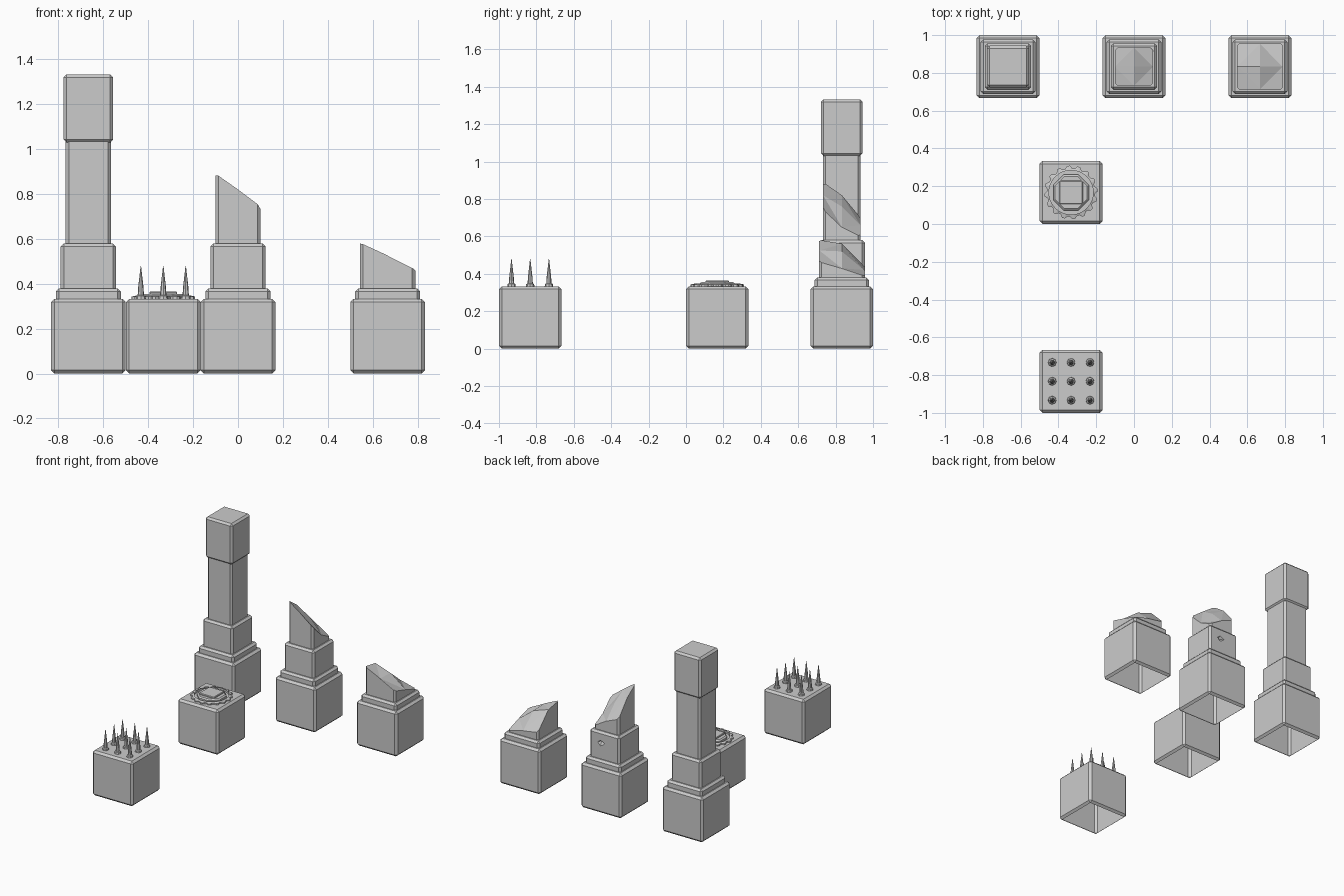
import bpy, bmesh, math

if "Cube" in bpy.data.objects:
    bpy.data.objects.remove(bpy.data.objects["Cube"])

BLOCK = 1 / 3      # edge of one block
ROW = 0.833        # back row of pillars


def finish(bm, name):
    bmesh.ops.recalc_face_normals(bm, faces=bm.faces)
    me = bpy.data.meshes.new(name)
    bm.to_mesh(me)
    bm.free()
    ob = bpy.data.objects.new(name, me)
    bpy.context.collection.objects.link(ob)
    return ob


def box(name, x, y, half, z0, z1, bevel=0.014, open_bottom=False):
    """Chamfered square block."""
    bm = bmesh.new()
    bmesh.ops.create_cube(bm, size=1)
    for v in bm.verts:
        v.co = (x + v.co.x * 2 * half, y + v.co.y * 2 * half,
                z0 + (v.co.z + 0.5) * (z1 - z0))
    bmesh.ops.bevel(bm, geom=bm.edges[:], offset=bevel, segments=1,
                    affect='EDGES', profile=0.5)
    if open_bottom:
        low = [f for f in bm.faces if all(abs(v.co.z - z0) < 1e-5 for v in f.verts)]
        bmesh.ops.delete(bm, geom=low, context='FACES_ONLY')
    return finish(bm, name)


def base(name, x, y):
    return box(name, x, y, BLOCK / 2, 0, BLOCK, 0.015, True)


def fracture(name, x, y, lines, heights):
    """Solid with a jagged underside, used to break a pillar."""
    n = len(lines)
    bm = bmesh.new()
    vs = [[bm.verts.new((x + lines[i], y + lines[j], heights[j][i]))
           for i in range(n)] for j in range(n)]
    for j in range(n - 1):
        for i in range(n - 1):
            a, b, c, d = vs[j][i], vs[j][i + 1], vs[j + 1][i + 1], vs[j + 1][i]
            tris = ((a, b, c), (a, c, d)) if (i + j) % 2 else ((a, b, d), (b, c, d))
            for t in tris:
                bm.faces.new(t)
    r = bmesh.ops.extrude_face_region(bm, geom=bm.faces[:], use_keep_orig=True)
    for v in r['geom']:
        if isinstance(v, bmesh.types.BMVert):
            v.co.z = 1.6
    ob = finish(bm, name)
    ob.hide_render = True
    return ob


def cut(parts, cutter):
    for ob in parts:
        m = ob.modifiers.new("break", 'BOOLEAN')
        m.operation, m.solver, m.object = 'DIFFERENCE', 'EXACT', cutter
        bpy.context.view_layer.update()
        me = bpy.data.meshes.new_from_object(
            ob.evaluated_get(bpy.context.evaluated_depsgraph_get()))
        ob.modifiers.clear()
        ob.data = me
    bpy.data.objects.remove(cutter)


def rings(name, x, y, loops, sides, phase=0.0, cap=True, closed=False):
    """Stack of loops; each loop is (radius or radius function, z)."""
    bm = bmesh.new()
    rows = []
    for rad, z in loops:
        row = []
        for k in range(sides):
            a = phase + math.tau * k / sides
            r = rad(k) if callable(rad) else rad
            row.append(bm.verts.new((x + r * math.cos(a), y + r * math.sin(a), z)))
        rows.append(row)
    pairs = list(zip(rows, rows[1:])) + ([(rows[-1], rows[0])] if closed else [])
    for lo, hi in pairs:
        for k in range(sides):
            q = (k + 1) % sides
            bm.faces.new((lo[k], lo[q], hi[q], hi[k]))
    if cap:
        bm.faces.new(rows[-1])
    return finish(bm, name)


# Intact pillar
X = -0.667
base("pillar_base", X, ROW)
box("pillar_plinth", X, ROW, 0.145, 0.31, 0.38)
box("pillar_step", X, ROW, 0.123, 0.36, 0.58)
box("pillar_shaft", X, ROW, 0.101, 0.56, 1.06)
box("pillar_cap", X, ROW, 0.111, 1.03, 1.333)

# Pillar with broken shaft
base("broken_shaft_base", 0, ROW)
broken = [box("broken_shaft_plinth", 0, ROW, 0.145, 0.31, 0.38),
          box("broken_shaft_step", 0, ROW, 0.123, 0.36, 0.58),
          box("broken_shaft_shaft", 0, ROW, 0.101, 0.56, 1.06)]
cut(broken[1:], fracture("shaft_cutter", 0, ROW, [-.17, -.1, 0, .1, .17], [
    [.95, .92, .85, .77, .70],
    [.92, .89, .82, .745, .66],
    [.84, .82, .76, .65, .62],
    [.74, .70, .66, .60, .57],
    [.66, .64, .62, .59, .45]]))
# crack in the back of the step
cut(broken[1:2], rings("crack_cutter", 0.03, ROW + 0.13,
                       [(0.002, 0.47), (0.035, 0.50), (0.002, 0.52)], 4, 0.3, False))

# Pillar broken down to the step
X = 0.667
base("stump_base", X, ROW)
stump = [box("stump_plinth", X, ROW, 0.145, 0.31, 0.38),
         box("stump_step", X, ROW, 0.123, 0.36, 0.64)]
stump_heights = [
    [.60, .60, .54, .46, .44],
    [.60, .58, .525, .465, .44],
    [.58, .56, .52, .43, .40],
    [.48, .44, .42, .39, .36],
    [.42, .40, .40, .385, .32]]
for part in stump:
    cut([part], fracture("stump_cutter", X, ROW, [-.17, -.12, 0, .12, .17], stump_heights))

# Block with toothed ring and raised button
X, Y, T = -0.333, 0.167, BLOCK
base("button_base", X, Y)


def tooth(k):
    return 0.142 if k % 4 < 2 else 0.128


rings("toothed_ring", X, Y, [(0.117, T - .005), (tooth, T - .005),
                             (tooth, T + .010), (0.117, T + .015)],
      64, math.pi / 64, cap=False, closed=True)
rings("button_rim", X, Y, [(0.102, T - .005), (0.102, T + .014), (0.092, T + .022)],
      8, math.pi / 8)
box("button_top", X, Y, 0.062, T, T + .032, 0.004)

# Block with a 3 x 3 set of spikes
Y = -0.833
base("spike_base", X, Y)
for i in range(-1, 2):
    for j in range(-1, 2):
        rings("spike", X + i * 0.1, Y + j * 0.1,
              [(0.023, T - .005), (0.021, T + .012), (0.014, T + .016),
               (0.012, T + .05), (0.001, T + .147)], 8)
